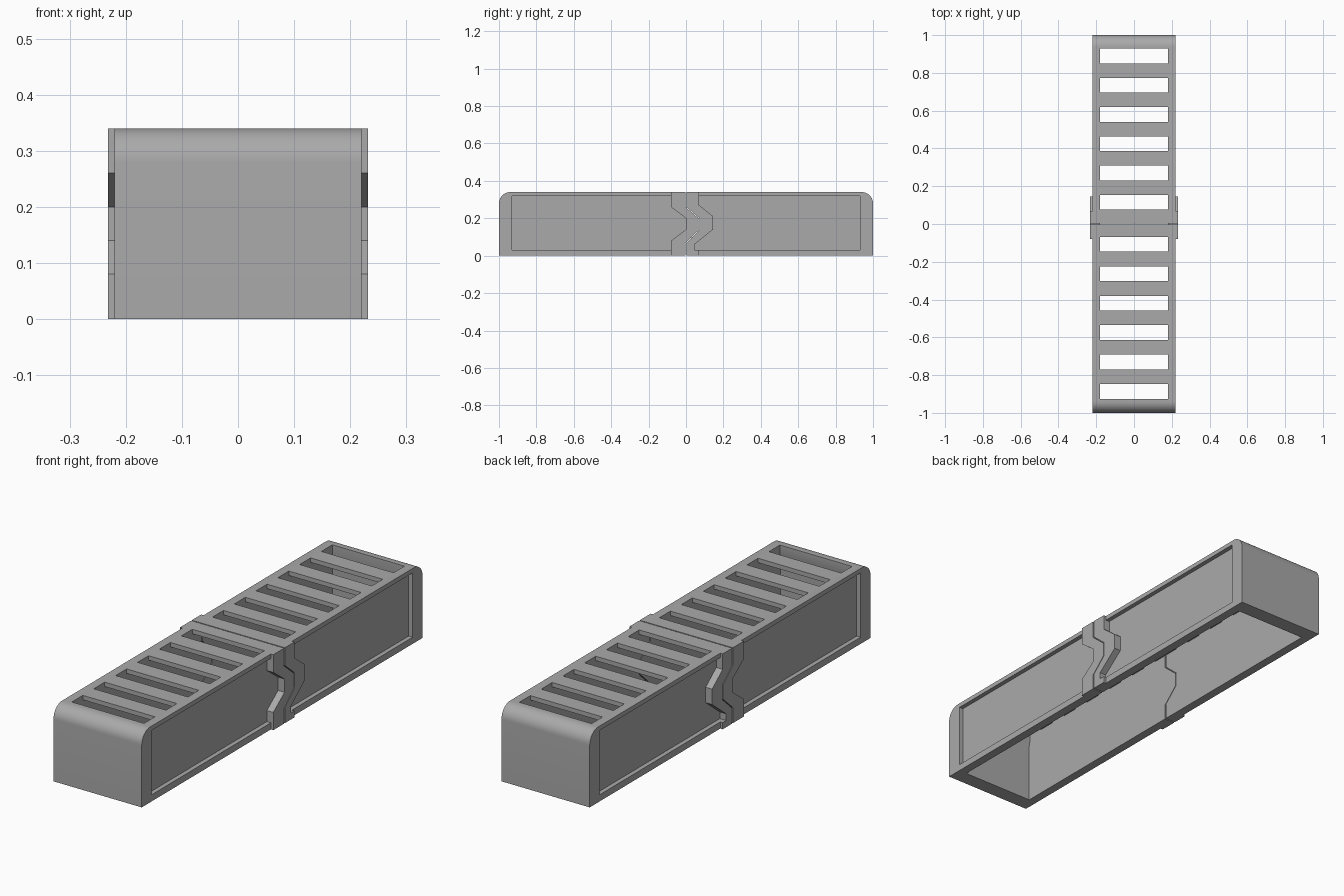
import bpy, bmesh, math

if "Cube" in bpy.data.objects:
    bpy.data.objects.remove(bpy.data.objects["Cube"])

grey = bpy.data.materials.new("mid grey")
grey.use_nodes = True
colour = (0.4, 0.4, 0.4, 1)
grey.diffuse_color = colour
grey.node_tree.nodes["Principled BSDF"].inputs["Base Color"].default_value = colour


def prisms(name, parts):
    """Closed prisms, each a (y, z) profile extruded from x0 to x1."""
    bm = bmesh.new()
    for profile, x0, x1 in parts:
        face = bm.faces.new([bm.verts.new((x0, y, z)) for y, z in profile])
        new = bmesh.ops.extrude_face_region(bm, geom=[face])["geom"]
        verts = [v for v in new if isinstance(v, bmesh.types.BMVert)]
        bmesh.ops.translate(bm, verts=verts, vec=(x1 - x0, 0, 0))
    bmesh.ops.recalc_face_normals(bm, faces=bm.faces)
    mesh = bpy.data.meshes.new(name)
    bm.to_mesh(mesh)
    bm.free()
    mesh.materials.append(grey)
    obj = bpy.data.objects.new(name, mesh)
    bpy.context.collection.objects.link(obj)
    return obj


def rounded(half, low, high, radius, steps=10):
    """Profile with its two upper corners rounded."""
    pts = [(half, low)]
    for sign, start in ((1, 0), (-1, 90)):
        for i in range(steps + 1):
            a = math.radians(start + 90 * i / steps)
            pts.append((sign * (half - radius) + radius * math.cos(a),
                        high - radius + radius * math.sin(a)))
    return pts + [(-half, low)]


def box(y0, y1, z0, z1):
    return [(y0, z0), (y1, z0), (y1, z1), (y0, z1)]


def combine(target, tool, operation):
    mod = target.modifiers.new("combine", 'BOOLEAN')
    mod.operation, mod.solver, mod.object = operation, 'EXACT', tool
    graph = bpy.context.evaluated_depsgraph_get()
    mesh = bpy.data.meshes.new_from_object(target.evaluated_get(graph))
    target.modifiers.clear()
    target.data = mesh
    bpy.data.objects.remove(tool)


# Body with rounded top ends
casing = prisms("casing", [(rounded(1, 0, 0.34, 0.06), -0.22, 0.22)])

# Shallow panels sunk into both long sides
panel = box(-0.93, 0.93, 0.03, 0.32)
combine(casing, prisms("panels", [(panel, 0.2, 0.3), (panel, -0.3, -0.2)]), 'DIFFERENCE')

# Raised zigzag clips at the middle of both sides
front_edge = [(-0.08, 0), (-0.08, 0.08), (0, 0.14), (0, 0.2), (-0.08, 0.26), (-0.08, 0.34)]
back_edge = [(0.07, 0.34), (0.07, 0.27), (0.145, 0.21), (0.145, 0.14),
             (0.045, 0.06), (0.045, 0.03), (0.07, 0.03), (0.07, 0)]
clip = front_edge + back_edge
combine(casing, prisms("clips", [(clip, 0.19, 0.232), (clip, -0.232, -0.19)]), 'UNION')

# Hollow inside, open underneath
cavity = rounded(0.93, -0.1, 0.32, 0.05)
combine(casing, prisms("cavity", [(cavity, -0.18, 0.18)]), 'DIFFERENCE')

# Row of slots through the top
centres = [0.115 + 0.155 * i for i in range(6)] + [-0.107 - 0.156 * i for i in range(6)]
slots = [(box(y - 0.039, y + 0.039, 0.2, 0.4), -0.18, 0.18) for y in centres]
combine(casing, prisms("slots", slots), 'DIFFERENCE')

# Zigzag joint that parts the front half from the back half
path = [(0, -0.1), (0, 0.07), (0.07, 0.135), (0.07, 0.2), (0, 0.26), (0, 0.4)]
gap = 0.0025
joint = [(y - gap, z) for y, z in path] + [(y + gap, z) for y, z in reversed(path)]
combine(casing, prisms("joint", [(joint, -0.3, 0.3)]), 'DIFFERENCE')

# Separate and name the halves
bpy.ops.object.select_all(action='DESELECT')
casing.select_set(True)
bpy.context.view_layer.objects.active = casing
bpy.ops.mesh.separate(type='LOOSE')
for half in list(bpy.context.selected_objects):
    ys = [v.co.y for v in half.data.vertices]
    half.name = "back_half" if sum(ys) > 0 and max(ys) > 0.5 else "front_half"
bpy.ops.object.shade_smooth_by_angle(angle=math.radians(30))
